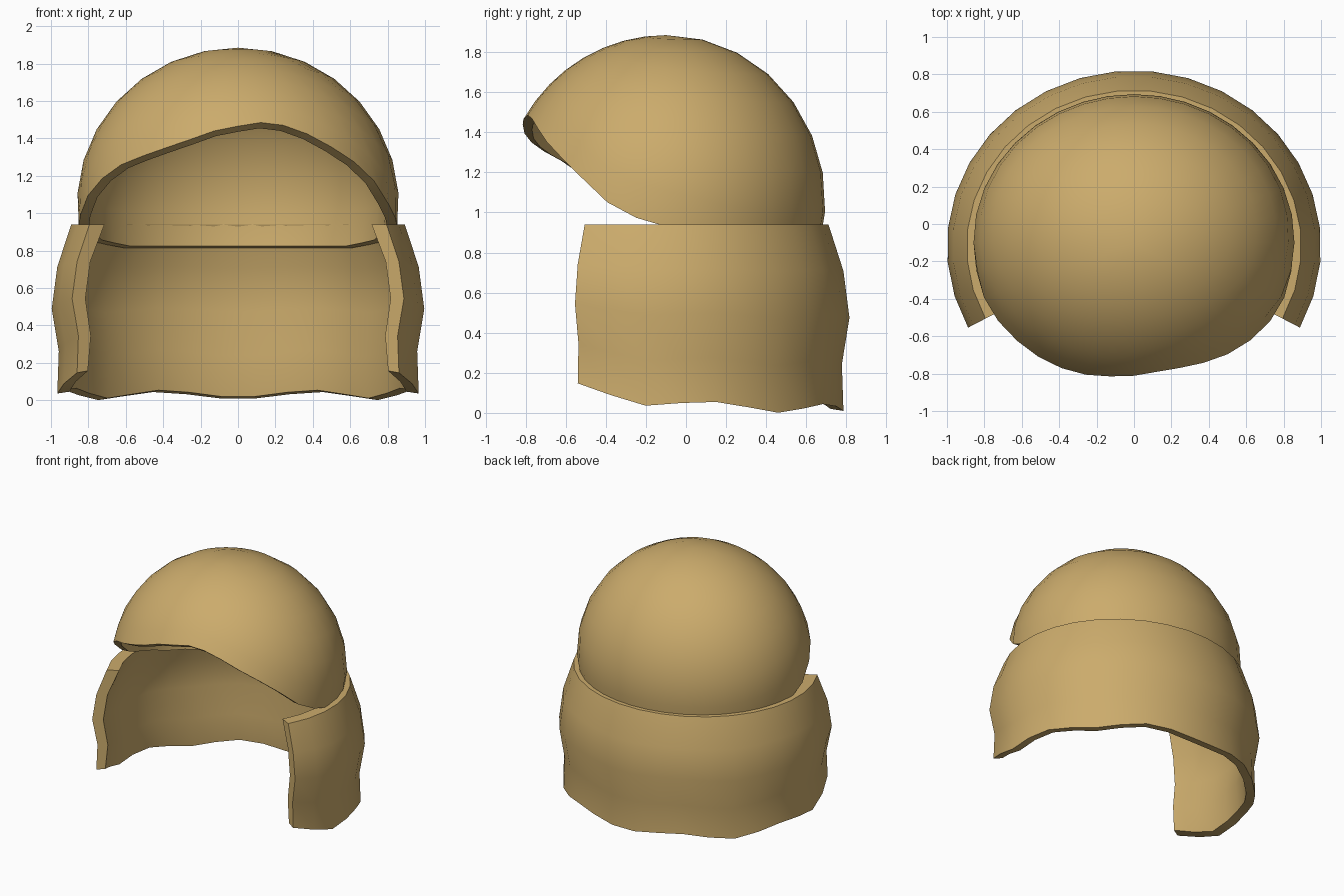
import bpy, bmesh
from math import sin, cos, acos, radians

if "Cube" in bpy.data.objects:
    bpy.data.objects.remove(bpy.data.objects["Cube"])

mat = bpy.data.materials.new("tan")
mat.diffuse_color = (0.60, 0.41, 0.15, 1)
mat.use_nodes = True
mat.node_tree.nodes["Principled BSDF"].inputs["Base Color"].default_value = mat.diffuse_color


def lerp_keys(keys, a):
    """Piecewise linear lookup in a short list of (position, value)."""
    for (a0, v0), (a1, v1) in zip(keys, keys[1:]):
        if a <= a1:
            return v0 + (v1 - v0) * max(0, (a - a0) / (a1 - a0))
    return keys[-1][1]


def finish(bm, name):
    bmesh.ops.remove_doubles(bm, verts=bm.verts, dist=1e-5)
    bmesh.ops.recalc_face_normals(bm, faces=bm.faces)
    me = bpy.data.meshes.new(name)
    bm.to_mesh(me)
    bm.free()
    ob = bpy.data.objects.new(name, me)
    bpy.context.collection.objects.link(ob)
    me.materials.append(mat)
    bpy.ops.object.select_all(action='DESELECT')
    ob.select_set(True)
    bpy.context.view_layer.objects.active = ob
    return ob


# Lower band: open ring with a wavy bottom, swept from one front end to the other
WAVE = [(0, 0.01), (6, 0.01), (25, 0.05), (50, 0.0), (75, 0.06), (96, 0.035), (118, 0.15)]
PROFILE = [(1, 0.895, 0.09), (0.75, 0.97, 0.08), (0.5, 1.0, 0.08),
           (0.25, 0.962, 0.075), (0, 0.97, 0.065)]      # height, radius, thickness
TOP, CY, SEG = 0.94, -0.12, 21
bm = bmesh.new()
sections = []
for i in range(SEG + 1):
    a = -27.5 + 235 * i / SEG
    low = lerp_keys(WAVE, abs(a - 90))
    c, s = cos(radians(a)), sin(radians(a))
    loop = []
    for t, r, _ in PROFILE:
        loop.append(bm.verts.new((r * c, CY + (r - 0.06) * s, low + (TOP - low) * t)))
    for t, r, w in reversed(PROFILE):
        q = r - w
        z = low + (TOP - low) * t + (0.01 if t == 0 else 0)
        loop.append(bm.verts.new((q * c, CY + (q - 0.06) * s, z)))
    sections.append(loop)
n = len(PROFILE) * 2
for A, B in zip(sections, sections[1:]):
    for j in range(n):
        k = (j + 1) % n
        bm.faces.new((A[j], A[k], B[k], B[j]))
for S in (sections[0], sections[-1]):                   # end faces
    for j in range(len(PROFILE) - 1):
        bm.faces.new((S[j], S[j + 1], S[n - 2 - j], S[n - 1 - j]))
finish(bm, "lower_band")
bpy.ops.object.shade_smooth_by_angle(angle=radians(40))

# Upper cap: ellipsoid shell cut by a lopsided front opening
RIM = [(-180, 0.93), (-168, 1.0), (-157, 1.13), (-142, 1.25), (-129, 1.31),
       (-113, 1.38), (-98, 1.45), (-80, 1.485), (-70, 1.47), (-57, 1.41), (-37, 1.25),
       (-27, 1.14), (-16, 1.0), (0, 0.93), (20, 0.85), (40, 0.815),
       (140, 0.815), (160, 0.85), (180, 0.93)]
NA, NR, CZ, RX, RZ = 36, 8, 1.05, 0.86, 0.835
bm = bmesh.new()
pole = bm.verts.new((0, -0.1, CZ + RZ))
cols = []
for i in range(NA):
    a = -180 + 360 * i / NA
    # convert compass direction to the ellipsoid's own angle
    c, s = cos(radians(a)), sin(radians(a))
    ry = 0.82 if s < 0 else 0.795
    k = 1 / ((c / RX) ** 2 + (s / ry) ** 2) ** 0.5
    end = acos((lerp_keys(RIM, a) - CZ) / RZ)
    cols.append([bm.verts.new((k * c * sin(end * j / NR), -0.1 + k * s * sin(end * j / NR),
                               CZ + RZ * cos(end * j / NR))) for j in range(1, NR + 1)])
for i in range(NA):
    A, B = cols[i], cols[(i + 1) % NA]
    bm.faces.new((pole, A[0], B[0]))
    for j in range(NR - 1):
        bm.faces.new((A[j], A[j + 1], B[j + 1], B[j]))
cap = finish(bm, "upper_cap")
sol = cap.modifiers.new("shell", 'SOLIDIFY')
sol.thickness = 0.055
sol.offset = -1
bpy.ops.object.modifier_apply(modifier="shell")
bpy.ops.object.shade_smooth_by_angle(angle=radians(40))
